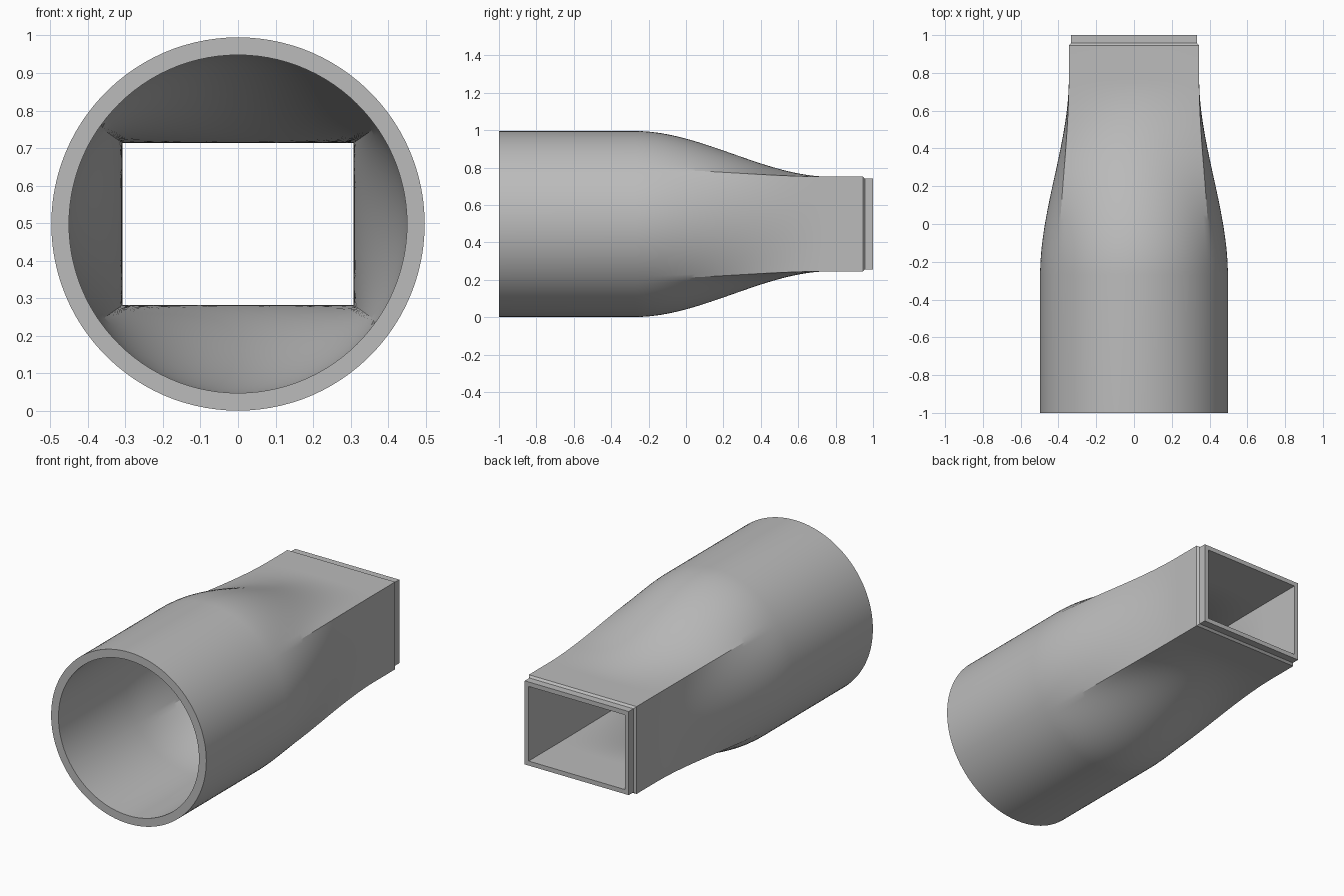
import bpy, bmesh
from math import atan2, cos, sin, pi, radians

cube = bpy.data.objects.get("Cube")
if cube:
    bpy.data.objects.remove(cube, do_unlink=True)

CENTRE_Z = 0.498
SIDE_STEPS = 32      # points along each side of the rectangle
LOFT_STEPS = 36      # rings along the round-to-square transition


def section(bm, y, radius, half_w, half_h, blend):
    """Ring of vertices blended from a circle (0) to a rectangle (1)."""
    a = atan2(half_h, half_w)
    corners = [-a, a, pi - a, pi + a, 2 * pi - a]
    ring = []
    for start, end in zip(corners, corners[1:]):
        for i in range(SIDE_STEPS):
            t = start + (end - start) * i / SIDE_STEPS
            c, s = cos(t), sin(t)
            to_rect = 1 / max(abs(c) / half_w, abs(s) / half_h)
            d = radius + (to_rect - radius) * blend
            ring.append(bm.verts.new((d * c, y, CENTRE_Z + d * s)))
    return ring


def loft(bm, y0, y1, radius, half_w, half_h):
    """Rings easing from the circle at y0 to the rectangle at y1."""
    rings = []
    for i in range(LOFT_STEPS + 1):
        t = i / LOFT_STEPS
        ease = t * t * (3 - 2 * t)
        rings.append(section(bm, y0 + (y1 - y0) * t, radius, half_w, half_h, ease))
    return rings


bm = bmesh.new()

# Outer skin: round socket, transition, square neck, chamfer and end lip
rings = [section(bm, -1, 0.497, 0.345, 0.253, 0)]
rings += loft(bm, -0.27, 0.77, 0.497, 0.345, 0.253)
rings.append(section(bm, 0.945, 0.497, 0.345, 0.253, 1))
rings.append(section(bm, 0.957, 0.497, 0.333, 0.242, 1))
rings.append(section(bm, 1, 0.497, 0.333, 0.242, 1))

# Inner passage, running back to the round mouth
rings.append(section(bm, 1, 0.45, 0.308, 0.216, 1))
rings += reversed(loft(bm, -0.4, 0.75, 0.45, 0.308, 0.216))
rings.append(section(bm, -1, 0.45, 0.308, 0.216, 0))

# Skin all rings into one closed wall
for ring_a, ring_b in zip(rings, rings[1:] + rings[:1]):
    for i in range(len(ring_a)):
        j = (i + 1) % len(ring_a)
        bm.faces.new((ring_a[i], ring_a[j], ring_b[j], ring_b[i]))
bmesh.ops.recalc_face_normals(bm, faces=bm.faces)

mesh = bpy.data.meshes.new("duct_adapter")
bm.to_mesh(mesh)
bm.free()
adapter = bpy.data.objects.new("duct_adapter", mesh)
bpy.context.collection.objects.link(adapter)

# Plain grey plastic
grey = bpy.data.materials.new("grey_plastic")
grey.use_nodes = True
colour = (0.5, 0.5, 0.5, 1)
grey.diffuse_color = colour
grey.node_tree.nodes["Principled BSDF"].inputs["Base Color"].default_value = colour
mesh.materials.append(grey)

# Smooth curves with crisp edges
bpy.ops.object.select_all(action="DESELECT")
adapter.select_set(True)
bpy.context.view_layer.objects.active = adapter
bpy.ops.object.shade_smooth_by_angle(angle=radians(20))
